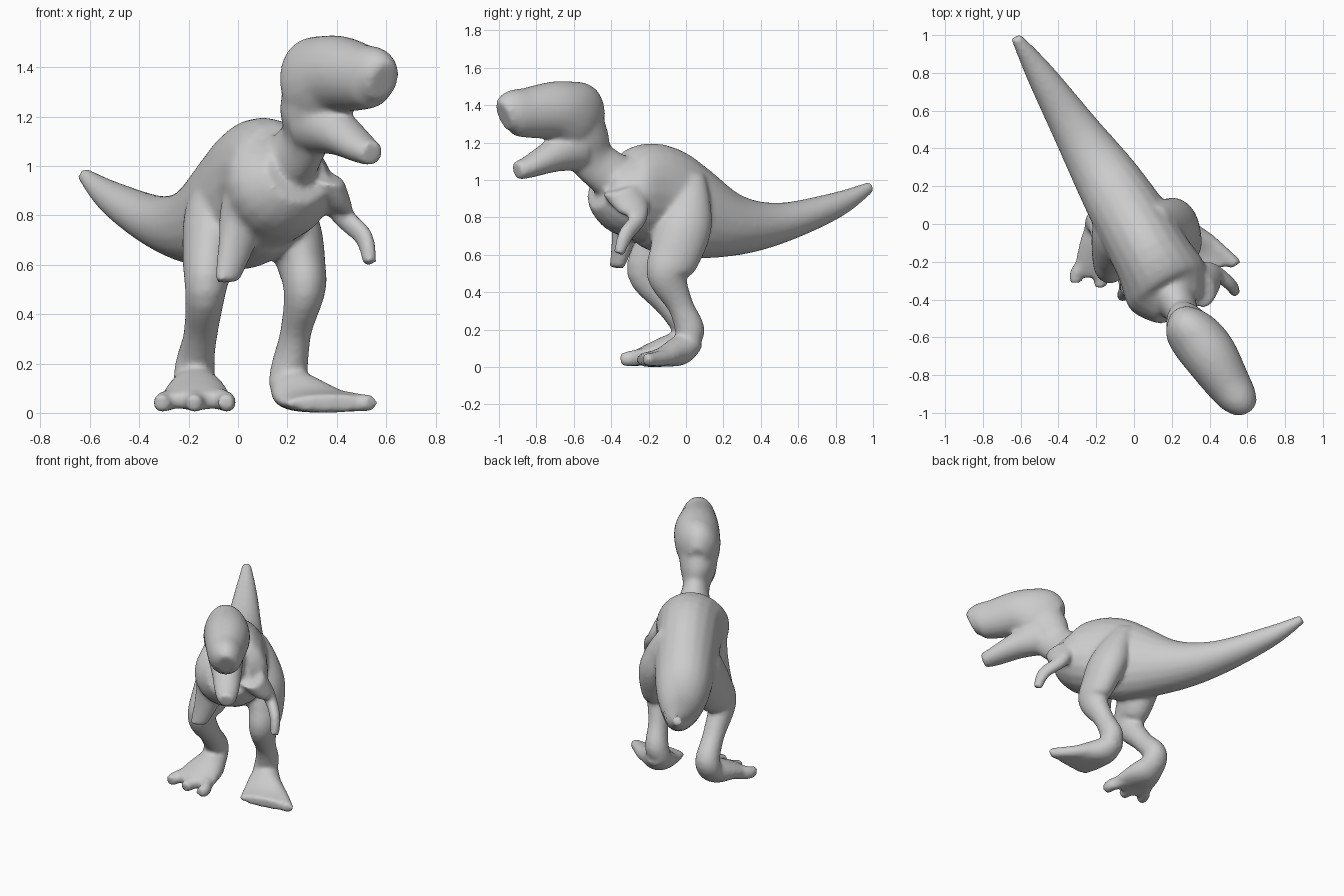
import bpy, bmesh, math
from mathutils import Vector

cube = bpy.data.objects.get("Cube")
if cube:
    bpy.data.objects.remove(cube, do_unlink=True)

# One plain skin colour
skin = bpy.data.materials.new("grey_skin")
skin.use_nodes = True
GREY = (0.6, 0.6, 0.6, 1)
skin.diffuse_color = GREY
skin.node_tree.nodes["Principled BSDF"].inputs["Base Color"].default_value = GREY

SIDES, STEPS = 20, 5


def spline(points):
    """Smooth path through stations of x, y, z, half width, half depth."""
    padded = [points[0]] + points + [points[-1]]
    result = []
    for a, b, c, d in zip(padded, padded[1:], padded[2:], padded[3:]):
        for step in range(STEPS):
            t = step / STEPS
            result.append([q + t / 2 * (r - p + t * (2*p - 5*q + 4*r - s + t * (3*q - p - 3*r + s)))
                           for p, q, r, s in zip(a, b, c, d)])
    result.append(list(points[-1]))
    return result


def tube(bm, side, points):
    """Loft elliptical rings along a path, with their width along side."""
    side = Vector(side).normalized()
    path = spline(points)
    rings = []
    for i, (x, y, z, width, depth) in enumerate(path):
        before, after = path[max(i - 1, 0)], path[min(i + 1, len(path) - 1)]
        tangent = Vector(after[:3]) - Vector(before[:3])
        up = side.cross(tangent).normalized()
        ring = []
        for k in range(SIDES):
            angle = math.tau * k / SIDES
            offset = side * width * math.cos(angle) + up * depth * math.sin(angle)
            ring.append(bm.verts.new(Vector((x, y, z)) + offset))
        rings.append(ring)
    for low, high in zip(rings, rings[1:]):
        for k in range(SIDES):
            n = (k + 1) % SIDES
            bm.faces.new((low[k], low[n], high[n], high[k]))
    bm.faces.new(rings[0][::-1])
    bm.faces.new(rings[-1])


bm = bmesh.new()
ACROSS = (.87, .5, 0)
X = (1, 0, 0)

# Tail, trunk and chest
tube(bm, ACROSS, [
    (-.625, .99, .965, .03, .03), (-.5, .8, .865, .075, .07), (-.31, .5, .77, .125, .11),
    (-.15, .25, .76, .17, .17), (0, 0, .835, .2, .265), (.1, -.18, .92, .21, .28),
    (.18, -.34, .93, .23, .22), (.24, -.45, .97, .14, .13)])

# Neck, narrow at its base and deep at the throat
tube(bm, ACROSS, [(.18, -.32, .97, .14, .14), (.26, -.48, 1.09, .085, .125),
                  (.29, -.55, 1.2, .115, .155), (.32, -.59, 1.3, .125, .16)])

# Skull and snout
tube(bm, ACROSS, [
    (.24, -.47, 1.3, .06, .1), (.275, -.53, 1.32, .12, .175), (.33, -.6, 1.34, .145, .19),
    (.405, -.7, 1.37, .145, .16), (.5, -.85, 1.36, .12, .135), (.555, -.93, 1.36, .1, .12),
    (.59, -.975, 1.34, .065, .085)])

# Lower jaw
tube(bm, ACROSS, [
    (.31, -.58, 1.18, .115, .135), (.41, -.71, 1.13, .095, .09), (.5, -.84, 1.07, .075, .06),
    (.545, -.905, 1.05, .05, .05)])

# Right leg, bent forward at the knee
tube(bm, X, [
    (-.07, .02, 1.02, .07, .09), (-.095, -.02, .82, .12, .16), (-.115, -.13, .63, .11, .15),
    (-.13, -.21, .5, .085, .105), (-.15, -.09, .33, .07, .07), (-.175, .01, .2, .08, .08),
    (-.175, -.02, .11, .09, .06)])

# Left leg, with the thigh sweeping forward to the knee
tube(bm, X, [
    (.11, .01, 1.03, .07, .09), (.17, .01, .9, .1, .12), (.215, -.01, .76, .12, .15),
    (.255, -.06, .6, .1, .14), (.27, -.1, .49, .085, .11), (.235, -.03, .33, .065, .07),
    (.21, .02, .2, .075, .08), (.2, 0, .11, .08, .06)])

# Right foot with three toes
tube(bm, X, [(-.175, .04, .145, .06, .05), (-.17, -.07, .1, .11, .08), (-.17, -.2, .068, .14, .055),
             (-.17, -.28, .045, .135, .035)])
for x, y in ((-.31, -.31), (-.18, -.335), (-.05, -.35)):
    tube(bm, X, [(-.17, -.08, .09, .04, .04), (x * .9 - .01, y + .08, .05, .04, .045), (x, y, .038, .035, .035)])

# Left foot, a broad splayed web with a ridge along its outer edge
tube(bm, (1, .15, 0), [
    (.2, .06, .145, .06, .05), (.24, -.03, .09, .11, .08), (.32, -.14, .05, .165, .05),
    (.385, -.24, .038, .195, .036)])
tube(bm, (1, 1, 0), [(.23, .01, .1, .05, .05), (.38, -.09, .055, .05, .045), (.54, -.215, .038, .035, .035)])

# Left arm, reaching outward
tube(bm, ACROSS, [
    (.34, -.35, .96, .085, .11), (.385, -.29, .86, .07, .095), (.43, -.26, .79, .045, .05),
    (.51, -.32, .71, .035, .045), (.535, -.36, .605, .03, .03)])

# Right arm, hanging down
tube(bm, ACROSS, [
    (.08, -.42, .96, .09, .095), (.015, -.33, .83, .085, .085), (0, -.33, .7, .085, .06),
    (-.045, -.37, .53, .055, .035)])

bmesh.ops.recalc_face_normals(bm, faces=bm.faces)
mesh = bpy.data.meshes.new("dinosaur_body")
bm.to_mesh(mesh)
bm.free()
mesh.materials.append(skin)
body = bpy.data.objects.new("dinosaur_body", mesh)
bpy.context.collection.objects.link(body)

# Fuse the parts into one skin and soften the joints
remesh = body.modifiers.new("fuse", "REMESH")
remesh.mode = "VOXEL"
remesh.voxel_size = 0.012
remesh.use_smooth_shade = True
soften = body.modifiers.new("soften", "SMOOTH")
soften.factor = 0.5
soften.iterations = 14
for polygon in mesh.polygons:
    polygon.use_smooth = True
